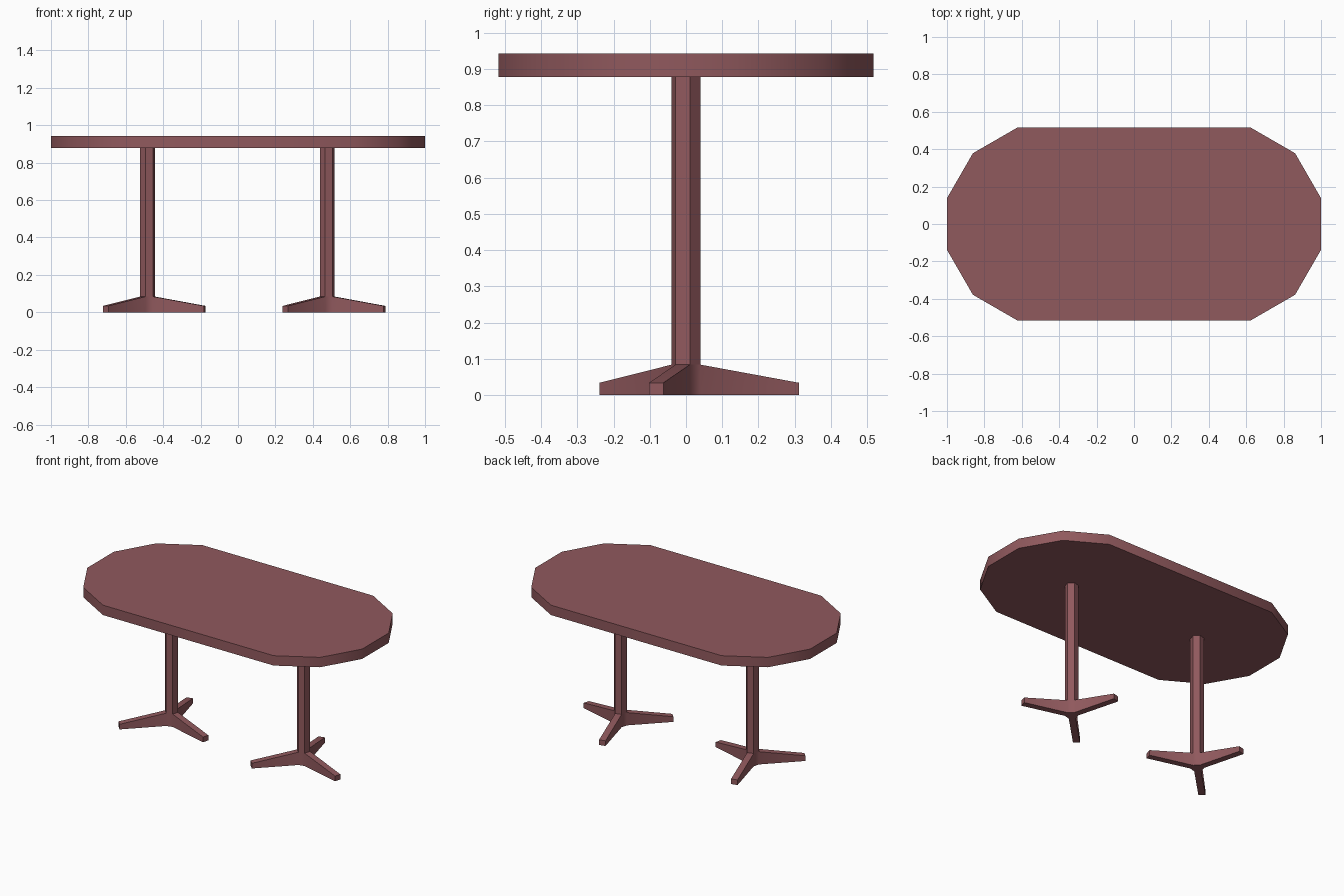
import bpy, bmesh, math
from mathutils import Vector

if "Cube" in bpy.data.objects:
    bpy.data.objects.remove(bpy.data.objects["Cube"])

wood = bpy.data.materials.new("reddish brown")
wood.diffuse_color = (0.28, 0.10, 0.11, 1)
wood.use_nodes = True
wood.node_tree.nodes["Principled BSDF"].inputs["Base Color"].default_value = wood.diffuse_color


def prism(bm, outline, z0, z1):
    """Closed prism from a counter-clockwise outline; returns its side faces."""
    low = [bm.verts.new((x, y, z0)) for x, y in outline]
    high = [bm.verts.new((x, y, z1)) for x, y in outline]
    bm.faces.new(low[::-1])
    bm.faces.new(high)
    n = len(outline)
    return [bm.faces.new((low[i], low[(i + 1) % n], high[(i + 1) % n], high[i]))
            for i in range(n)]


def finish(bm, name, x=0.0):
    bmesh.ops.recalc_face_normals(bm, faces=bm.faces)
    me = bpy.data.meshes.new(name)
    bm.to_mesh(me)
    bm.free()
    me.materials.append(wood)
    ob = bpy.data.objects.new(name, me)
    ob.location.x = x
    bpy.context.collection.objects.link(ob)
    bpy.ops.object.select_all(action='DESELECT')
    ob.select_set(True)
    bpy.context.view_layer.objects.active = ob
    bpy.ops.object.shade_smooth_by_angle(angle=math.radians(35))
    return ob


def polar(r, deg):
    a = math.radians(deg)
    return r * math.cos(a), r * math.sin(a)


# Table top: a 12-sided disc pulled apart along x
R, SHIFT = 0.535, 0.483
outline = []
for deg in range(-75, 256, 30):
    x, y = polar(R, deg)
    outline.append((x + math.copysign(SHIFT, x), y))
bm = bmesh.new()
prism(bm, outline, 0.878, 0.943)
finish(bm, "table_top")

# Two identical hexagonal pedestals with three-toed feet
hexagon = [polar(0.041, 15 + 60 * k) for k in range(6)]
for side, px in (("left", -0.484), ("right", 0.477)):
    # Post
    bm = bmesh.new()
    prism(bm, hexagon, 0.084, 0.88)
    finish(bm, side + "_post", px)

    # Foot: every second side of a hexagonal hub is drawn out into a sloping toe
    bm = bmesh.new()
    sides = prism(bm, hexagon, 0.0, 0.084)
    bm.normal_update()
    toes = bmesh.ops.extrude_discrete_faces(bm, faces=sides[1::2])["faces"]
    for f in toes:
        out = f.calc_center_median()
        out = Vector((out.x, out.y, 0)).normalized()
        for v in f.verts:
            v.co += out * 0.2815
            if v.co.z > 0.05:
                v.co.z = 0.034
    finish(bm, side + "_foot", px)
